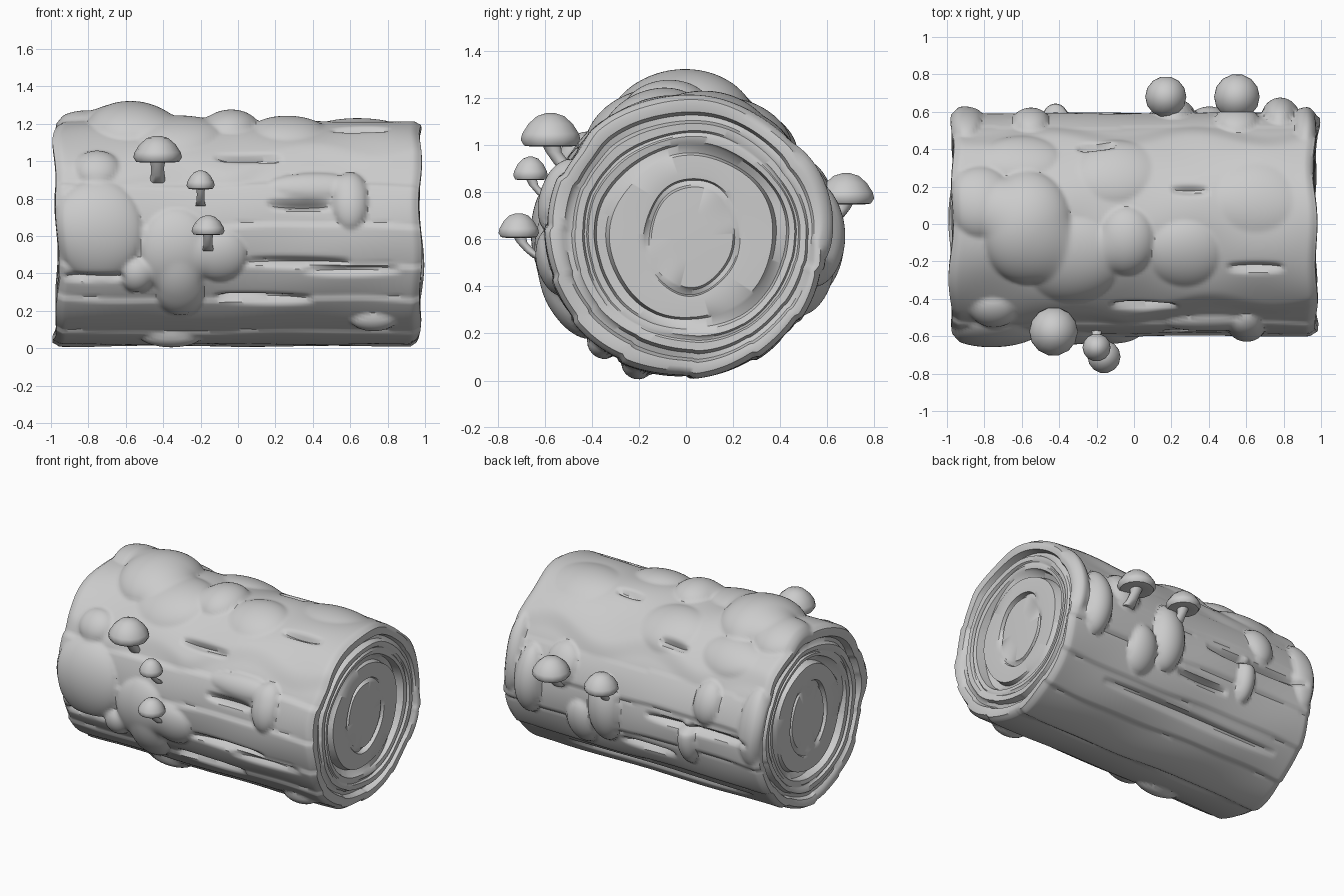
import bpy, bmesh
from math import sin, cos, pi, radians, exp
from mathutils import Vector

if "Cube" in bpy.data.objects:
    bpy.data.objects.remove(bpy.data.objects["Cube"])

CZ, R, N, NX = 0.61, 0.585, 240, 120

# Moss lumps: x, angle from top (+ = front), half length, half arc, height
LUMPS = [
    (-.75, 88, .24, .29, .075), (-.33, 100, .19, .25, .06), (-.31, 120, .13, .18, .065),
    (-.54, 112, .09, .10, .06), (-.10, 101, .15, .15, .06), (.60, 72, .10, .17, .065),
    (.42, 64, .27, .08, .04), (-.75, 53, .12, .12, .065), (-.04, 9, .15, .19, .085),
    (.27, 16, .19, .19, .06), (-.82, -12, .18, .20, .085), (-.57, 2, .24, .32, .125),
    (-.33, 20, .25, .25, .07), (.65, -14, .21, .20, .045), (-.10, -30, .2, .2, .05),
    (-.55, -70, .10, .15, .06), (-.6, -38, .2, .15, .05), (.78, -88, .10, .24, .09),
    (.92, -74, .07, .28, .05), (.21, -93, .12, .24, .09), (.40, -108, .11, .17, .065),
    (-.42, -100, .07, .16, .065), (-.90, -78, .1, .27, .05), (-.36, 159, .17, .07, .055),
    (.72, 142, .12, .07, .05), (.55, -72, .12, .15, .06),
]
# Bark cracks: x start, x end, angle, depth
CRACKS = [
    (.16, .5, 74, .06), (-.12, .23, 47, .05), (.05, .6, 104, .04), (.35, .86, 108, .04),
    (-.12, .4, 125, .05), (-.95, -.6, 113, .04), (.5, .8, 22, .04), (-.3, -.1, -42, .05),
    (.2, .4, -18, .04), (-.9, -.1, -88, .05), (-.3, .1, -112, .05), (-.8, .6, -135, .04),
]
# Edges of overlapping bark plates
PLATES = [-180, -152, -128, -106, -84, -62, 62, 84, 105, 124, 150, 180]


def wrap(a):
    return (a + 180) % 360 - 180


def step(t):
    t = max(0, min(1, t))
    return t * t * (3 - 2 * t)


def surface_radius(x, a):
    # thin moss sheet draped over the top with a wavy hem
    front = 68 - 14 * step((x + .1) / .3) + 4 * sin(9 * x + 1)
    back = -60 + 5 * sin(8 * x + 2)
    cover = step((front - a) / 14) * step((a - back) / 14)
    total = ((.018 + .006 * sin(9 * x + 2) * sin(a * .12)) * cover) ** 3
    for lx, la, sx, sa, h in LUMPS:
        d = ((x - lx) / sx) ** 2 + (radians(wrap(a - la)) * .6 / sa) ** 2
        if d < 1:
            total += (h * (1 - d) ** .6) ** 3
    moss = total ** (1 / 3)
    # stepped bark plates
    b = wrap(a + sin(4 * x) + .3 * sin(11 * x))
    bark = 0
    for lo, hi in zip(PLATES, PLATES[1:]):
        if lo <= b < hi and lo != -62:
            bark = .017 * step((b - lo) / 3) * (1 - .8 * (b - lo) / (hi - lo))
    r = R + max(moss, bark) + .003 * sin(7 * x + a * .1)
    for x0, x1, ca, depth in CRACKS:
        if x0 < x < x1:
            u = sin(pi * (x - x0) / (x1 - x0)) ** .5
            w = wrap(a - ca - .8 * sin(3 * x)) / (1.3 + .6 * u)
            r -= depth * u * exp(-w * w)
    return r - .022 * step((abs(x) - .92) / .05) ** 2


def finish(name, bm, angle=40):
    bmesh.ops.recalc_face_normals(bm, faces=bm.faces)
    me = bpy.data.meshes.new(name)
    bm.to_mesh(me)
    bm.free()
    ob = bpy.data.objects.new(name, me)
    bpy.context.collection.objects.link(ob)
    bpy.ops.object.select_all(action='DESELECT')
    ob.select_set(True)
    bpy.context.view_layer.objects.active = ob
    bpy.ops.object.shade_smooth_by_angle(angle=radians(angle))
    return ob


def bridge(bm, a, b):
    n = len(a)
    for i in range(n):
        j = (i + 1) % n
        bm.faces.new((a[i], a[j], b[j], b[i]))


# Growth rings: radius, depth below the end face
RINGS = [(.555, -.003), (.53, .002), (.518, .04), (.497, .04), (.485, .004), (.455, .006),
         (.447, .03), (.437, .03), (.43, .01), (.405, .015), (.395, .065), (.36, .065),
         (.35, .02), (.275, .018), (.25, .02), (.243, .05), (.222, .05), (.212, .025), (.1, .022)]


def end_x(a, s):
    t = radians(a)
    return .972 + .008 * (sin(3 * t + s) + sin(7 * t + 2 * s) + sin(t * 2 - s))


def end_rows(bm, s):
    rows = []
    for r, d in RINGS:
        row = []
        for i in range(N):
            a = wrap(i * 360 / N)
            t = radians(a)
            wob = 1 + .022 * sin(2 * t + s + r * 9) + .012 * sin(5 * t + r * 20)
            k = (r / .57) ** 6
            rad = r * (wob * (1 - k) + k * surface_radius(s * .97, a) / .575)
            deep = d * (.8 + .4 * sin(t * 2 + r * 25 + s)) if d > .028 else d
            flat = .82 + .18 * step((r - .26) / .12)
            x = s * (end_x(a, s) * k + .972 * (1 - k) - deep)
            row.append(bm.verts.new((x, .025 * (1 - k) - rad * flat * sin(t), CZ + rad * cos(t))))
        rows.append(row)
    return rows


# Log: mossy bark wall and ringed ends in one skin
bm = bmesh.new()
body = []
for k in range(NX + 1):
    u = -1 + 2 * k / NX
    row = []
    for i in range(N):
        a = wrap(i * 360 / N)
        r = surface_radius(u * .97, a)
        x = .972 * u + (end_x(a, 1 if u > 0 else -1) - .972) * u ** 5
        row.append(bm.verts.new((x, -r * sin(radians(a)), CZ + r * cos(radians(a)))))
    body.append(row)
left, right = end_rows(bm, -1), end_rows(bm, 1)
rows = left[::-1] + body + right
for p, q in zip(rows, rows[1:]):
    bridge(bm, p, q)
bm.faces.new(rows[0])
bm.faces.new(rows[-1])
finish("mossy_log", bm)


def lathe(name, centres, radii, seg=12):
    bm = bmesh.new()
    loops = [[bm.verts.new(Vector(c) + Vector((r * cos(2 * pi * i / seg), r * sin(2 * pi * i / seg), 0)))
              for i in range(seg)] for c, r in zip(centres, radii)]
    for p, q in zip(loops, loops[1:]):
        bridge(bm, p, q)
    bm.faces.new(loops[0])
    bm.faces.new(loops[-1])
    return finish(name, bm, 50)


# Mushrooms: cap x, y, rim z, cap radius, cap height, stem foot height
SHROOMS = [
    (-.43, -.575, .985, .13, .15, .885), (-.20, -.66, .845, .075, .105, .76),
    (-.16, -.71, .60, .088, .11, .52), (.55, .68, .74, .122, .14, .66),
    (.17, .68, .74, .11, .13, .65),
]
CAP = [(.25, .12), (.6, .05), (.88, .08), (1, .24), (.95, .42), (.74, .70), (.45, .92), (.15, 1)]
for n, (x, y, z, r, h, foot) in enumerate(SHROOMS, 1):
    side = 1 if y > 0 else -1
    lathe(f"mushroom_cap_{n}", [(x, y, z + b * h) for a, b in CAP], [a * r for a, b in CAP], 14)
    top, base = Vector((x, y, z + .2 * h)), Vector((x, y - .09 * side, foot))
    path = [base.lerp(top, t) + Vector((0, side * .02 * sin(pi * t), 0)) for t in (0, .3, .65, 1)]
    lathe(f"mushroom_stem_{n}", path, [r * .36, r * .28, r * .27, r * .34], 10)
